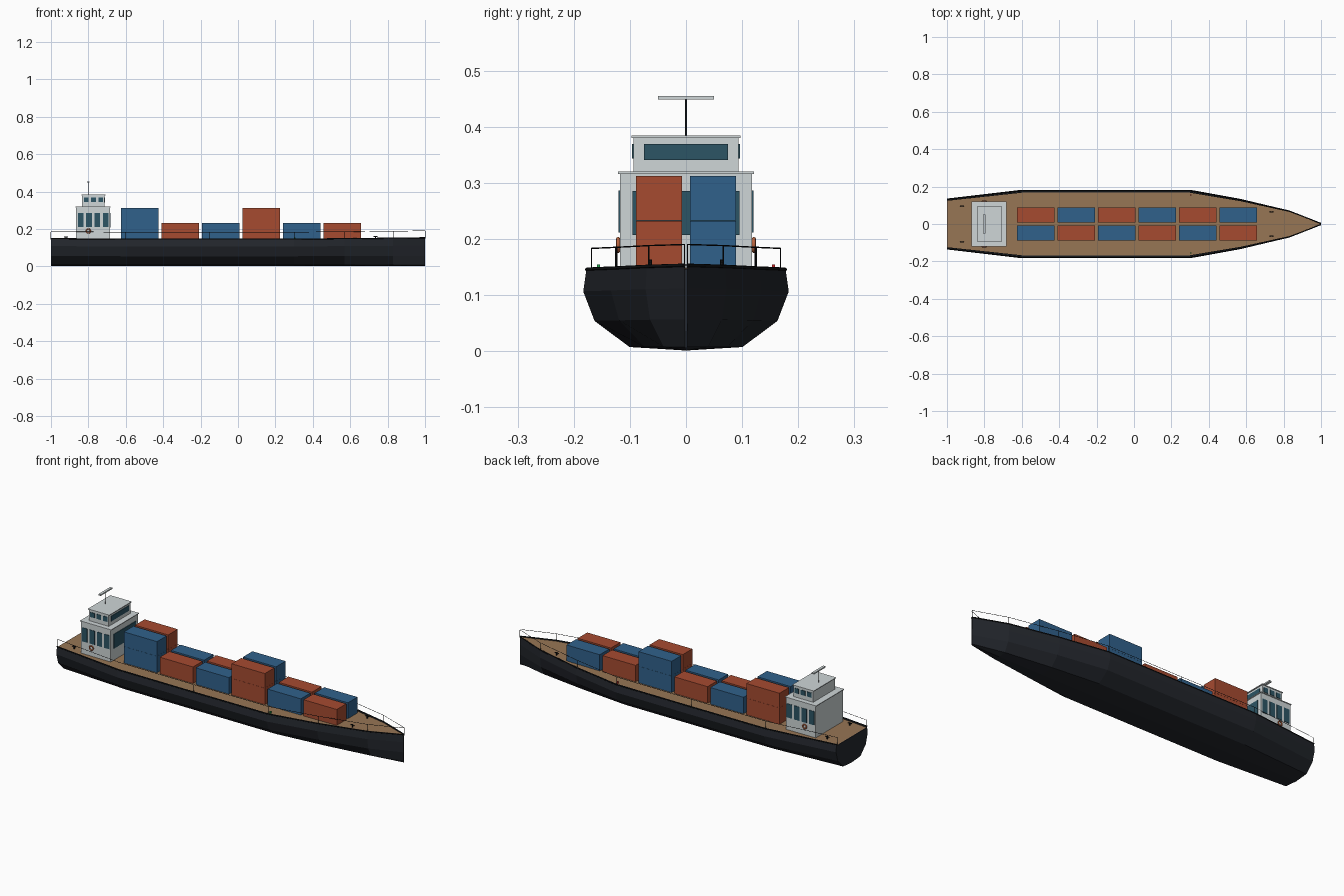
import bpy, bmesh, math
from mathutils import Vector

if "Cube" in bpy.data.objects:
    bpy.data.objects.remove(bpy.data.objects["Cube"])


def mat(name, r, g, b):
    m = bpy.data.materials.new(name)
    m.diffuse_color = (r, g, b, 1)
    m.use_nodes = True
    m.node_tree.nodes["Principled BSDF"].inputs["Base Color"].default_value = m.diffuse_color
    return m


DARK = mat("hull_dark", 0.017, 0.02, 0.026)
BLACK = mat("trim_black", 0.006, 0.007, 0.008)
WOOD = mat("deck_wood", 0.31, 0.18, 0.09)
RED = mat("container_red", 0.38, 0.07, 0.03)
BLUE = mat("container_blue", 0.03, 0.12, 0.26)
WHITE = mat("bridge_white", 0.62, 0.67, 0.68)
GLASS = mat("window_glass", 0.025, 0.09, 0.13)
ORANGE = mat("ring_orange", 0.5, 0.13, 0.05)
GREEN = mat("light_green", 0.02, 0.4, 0.08)
LIGHTRED = mat("light_red", 0.6, 0.02, 0.02)


def finish(name, bm, material):
    bmesh.ops.recalc_face_normals(bm, faces=bm.faces)
    me = bpy.data.meshes.new(name)
    bm.to_mesh(me)
    bm.free()
    me.materials.append(material)
    ob = bpy.data.objects.new(name, me)
    bpy.context.collection.objects.link(ob)
    return ob


def box(name, x0, x1, y0, y1, z0, z1, material):
    bm = bmesh.new()
    bmesh.ops.create_cube(bm, size=1)
    for v in bm.verts:
        v.co = ((x0 + x1) / 2 + v.co.x * (x1 - x0),
                (y0 + y1) / 2 + v.co.y * (y1 - y0),
                (z0 + z1) / 2 + v.co.z * (z1 - z0))
    return finish(name, bm, material)


def loft(name, rings, material, caps=True):
    bm = bmesh.new()
    rows = [[bm.verts.new(p) for p in ring] for ring in rings]
    n = len(rows[0])
    for a, b in zip(rows, rows[1:]):
        for i in range(n if caps else n - 1):
            j = (i + 1) % n
            bm.faces.new((a[i], a[j], b[j], b[i]))
    if caps:
        bm.faces.new(rows[0])
        bm.faces.new(rows[-1])
    return finish(name, bm, material)


def tube(name, points, radius, material, sides=8, cyclic=False):
    cu = bpy.data.curves.new(name, 'CURVE')
    cu.dimensions = '3D'
    cu.bevel_depth = radius
    cu.bevel_resolution = max(0, sides // 2 - 2)
    cu.use_fill_caps = True
    sp = cu.splines.new('POLY')
    sp.points.add(len(points) - 1)
    for p, co in zip(sp.points, points):
        p.co = (*co, 1)
    sp.use_cyclic_u = cyclic
    cu.materials.append(material)
    ob = bpy.data.objects.new(name, cu)
    bpy.context.collection.objects.link(ob)
    return ob


# Hull: one half section scaled along stations (x, half width, top height)
STATIONS = [(-1, 0.136, 0.148), (-0.6, 0.183, 0.146), (-0.15, 0.183, 0.145),
            (0.3, 0.183, 0.146), (0.57, 0.134, 0.148), (0.83, 0.072, 0.151),
            (1, 0.003, 0.153)]
SECTION = [(0.55, 0.05), (0.89, 0.37), (1, 0.73), (0.97, 1), (0.92, 1), (0.92, 0.955)]
rings = []
for x, w, t in STATIONS:
    half = [(u * w, v * t) for u, v in SECTION]
    rings.append([(x, 0, 0.001)] + [(x, y, z) for y, z in half]
                 + [(x, -y, z) for y, z in reversed(half)])
loft("hull", rings, DARK)
loft("deck", [[(x, -w * 0.92, t * 0.975), (x, w * 0.92, t * 0.975)]
              for x, w, t in STATIONS], WOOD, caps=False)

# Gunwale trim and guard rail with posts on both sides
for s, side in ((1, "port"), (-1, "starboard")):
    tube("gunwale_" + side, [(x, s * w * 0.965, t) for x, w, t in STATIONS], 0.003, BLACK)
    tube("rail_" + side, [(x, s * w * 0.92, t + 0.037) for x, w, t in STATIONS],
         0.0012, BLACK, 4)
    for i, (x, w, t) in enumerate(STATIONS):
        tube(f"rail_post_{side}_{i}", [(x, s * w * 0.92, t - 0.005),
                                       (x, s * w * 0.92, t + 0.037)], 0.0012, BLACK, 4)

# Containers: two rows of six, with two double stacks
for i in range(6):
    x = -0.626 + i * 0.2168
    for s, side in ((-1, "starboard"), (1, "port")):
        m = BLUE if (i % 2 == 0) == (s < 0) else RED
        y0, y1 = sorted((s * 0.007, s * 0.089))
        box(f"container_{side}_{i}", x, x + 0.2, y0, y1, 0.141, 0.232, m)
        if i % 3 == 0:
            box(f"container_upper_{side}_{i}", x, x + 0.2, y0, y1, 0.2325, 0.312, m)

# Bridge house: two storeys with roof slabs
box("bridge_lower", -0.865, -0.685, -0.118, 0.118, 0.14, 0.317, WHITE)
box("bridge_lower_roof", -0.869, -0.681, -0.121, 0.121, 0.316, 0.32, WHITE)
box("bridge_upper", -0.833, -0.714, -0.094, 0.094, 0.32, 0.381, WHITE)
box("bridge_upper_roof", -0.838, -0.709, -0.097, 0.097, 0.38, 0.384, WHITE)

# Windows: forward strips and rows along both sides
box("window_front_lower", -0.69, -0.682, -0.095, 0.095, 0.207, 0.285, GLASS)
box("window_front_upper", -0.718, -0.711, -0.075, 0.075, 0.341, 0.369, GLASS)
for s, side in ((-1, "starboard"), (1, "port")):
    for i in range(4):
        x = -0.841 + i * 0.0445
        y0, y1 = sorted((s * 0.114, s * 0.1205))
        box(f"window_lower_{side}_{i}", x - 0.0155, x + 0.0155, y0, y1, 0.211, 0.286, GLASS)
    for i in range(3):
        x = -0.811 + i * 0.0385
        y0, y1 = sorted((s * 0.09, s * 0.0965))
        box(f"window_upper_{side}_{i}", x - 0.013, x + 0.013, y0, y1, 0.343, 0.369, GLASS)
    # Life ring
    ring = [(-0.8 + 0.011 * math.cos(a * math.tau / 16), s * 0.121,
             0.189 + 0.011 * math.sin(a * math.tau / 16)) for a in range(16)]
    tube("life_ring_" + side, ring, 0.0035, ORANGE, cyclic=True)
    # Bollards fore and aft
    for x, y, z, end in ((-0.92, 0.097, 0.144, "aft"), (0.735, 0.064, 0.146, "fore")):
        tube(f"bollard_{end}_{side}", [(x, s * y, z - 0.002), (x, s * y, z + 0.017)],
             0.003, BLACK)
        tube(f"bollard_bar_{end}_{side}", [(x - 0.011, s * y, z + 0.013),
                                           (x + 0.011, s * y, z + 0.013)], 0.0025, BLACK)
    # Navigation light
    box("nav_light_" + side, 0.3, 0.308, s * 0.156 - 0.003, s * 0.156 + 0.003,
        0.142, 0.154, GREEN if s < 0 else LIGHTRED)

# Mast and radar bar
tube("mast", [(-0.8, 0, 0.382), (-0.8, 0, 0.45)], 0.0018, BLACK)
box("radar_bar", -0.807, -0.793, -0.05, 0.05, 0.448, 0.455, WHITE)
